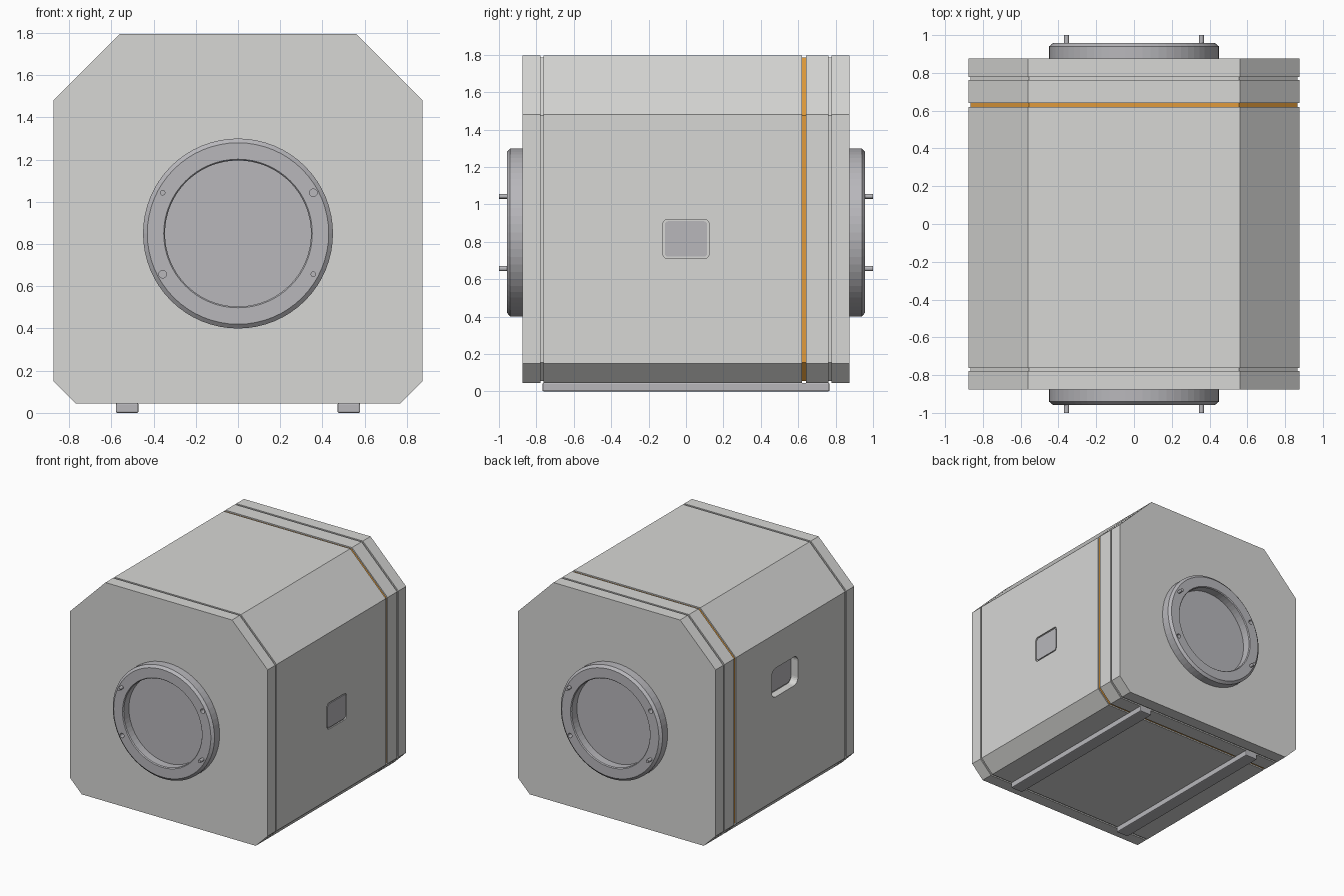
import bpy, bmesh, math
from mathutils import Matrix, Vector

cube = bpy.data.objects.get("Cube")
if cube:
    bpy.data.objects.remove(cube, do_unlink=True)


def material(name, rgb):
    m = bpy.data.materials.new(name)
    m.use_nodes = True
    m.diffuse_color = (*rgb, 1)
    m.node_tree.nodes["Principled BSDF"].inputs["Base Color"].default_value = (*rgb, 1)
    return m


SHELL = material("warm light grey", (0.68, 0.68, 0.665))
METAL = material("cool metal grey", (0.48, 0.475, 0.50))
ORANGE = material("orange", (0.75, 0.33, 0.045))


def finish(name, bm, *mats):
    bmesh.ops.recalc_face_normals(bm, faces=bm.faces)
    mesh = bpy.data.meshes.new(name)
    bm.to_mesh(mesh)
    bm.free()
    for m in mats:
        mesh.materials.append(m)
    ob = bpy.data.objects.new(name, mesh)
    bpy.context.collection.objects.link(ob)
    return ob


def cut(target, cutter):
    mod = target.modifiers.new("cut", 'BOOLEAN')
    mod.operation, mod.solver, mod.object = 'DIFFERENCE', 'EXACT', cutter
    bpy.context.view_layer.objects.active = target
    bpy.ops.object.modifier_apply(modifier=mod.name)
    bpy.data.objects.remove(cutter, do_unlink=True)


def rounded_block(name, x0, x1, z, half_y, half_z, radius, mat):
    """Rounded rectangle in the side plane, extruded from x0 to x1."""
    bm = bmesh.new()
    ring = []
    for q, (sy, sz) in enumerate([(1, 1), (-1, 1), (-1, -1), (1, -1)]):
        for i in range(7):
            a = math.pi / 2 * (q + i / 6)
            ring.append(bm.verts.new((x0, sy * (half_y - radius) + radius * math.cos(a),
                                      z + sz * (half_z - radius) + radius * math.sin(a))))
    face = bm.faces.new(ring)
    ext = bmesh.ops.extrude_face_region(bm, geom=[face])["geom"]
    moved = [v for v in ext if isinstance(v, bmesh.types.BMVert)]
    bmesh.ops.translate(bm, verts=moved, vec=(x1 - x0, 0, 0))
    return finish(name, bm, mat)


def rod(name, x, z, radius, y0, y1, mat):
    bm = bmesh.new()
    place = Matrix.Translation((x, (y0 + y1) / 2, z)) @ Matrix.Rotation(math.pi / 2, 4, 'X')
    bmesh.ops.create_cone(bm, cap_ends=True, segments=20, radius1=radius, radius2=radius,
                          depth=abs(y1 - y0), matrix=place)
    return finish(name, bm, mat)


# Housing: chamfered section lofted along y, dipping inward at each groove
SIDE, BOTTOM, TOP = 0.875, 0.045, 1.795


def section(inset):
    k = inset * math.tan(math.pi / 8)
    half = [(0.77 - k, BOTTOM + inset), (SIDE - inset, 0.15 + k),
            (SIDE - inset, 1.48 - k), (0.56 - k, TOP - inset)]
    return half + [(-x, z) for x, z in reversed(half)]


GROOVES = [(-0.77, 0.008), (0.63, 0.011), (0.77, 0.008)]
DEPTH = 0.01
stations = [(-SIDE, 0)]
for y, w in GROOVES:
    stations += [(y - w, 0), (y - w, DEPTH), (y + w, DEPTH), (y + w, 0)]
stations.append((SIDE, 0))

bm = bmesh.new()
rings = [[bm.verts.new((x, y, z)) for x, z in section(d)] for y, d in stations]
for (ya, da), (yb, db), a, b in zip(stations, stations[1:], rings, rings[1:]):
    for i in range(len(a)):
        j = (i + 1) % len(a)
        f = bm.faces.new((a[i], a[j], b[j], b[i]))
        # floor of the middle groove is the coloured seam
        f.material_index = int(da == db == DEPTH and abs((ya + yb) / 2 - 0.63) < 0.01)
bm.faces.new(rings[0])
bm.faces.new(rings[-1])
housing = finish("housing", bm, SHELL, ORANGE)

# Side window and deeper handle pocket on the opposite side
cut(housing, rounded_block("window_cutter", 0.865, 0.95, 0.815, 0.123, 0.105, 0.025, SHELL))
rounded_block("side_window", 0.863, 0.873, 0.815, 0.113, 0.095, 0.018, METAL)
cut(housing, rounded_block("pocket_cutter", -0.815, -0.95, 1.09, 0.165, 0.115, 0.05, SHELL))
rounded_block("pocket_plate", -0.813, -0.821, 1.09, 0.155, 0.105, 0.045, METAL)

# End flanges with recessed centre, two pins and two holes each
AXIS_Z = 0.85
PIN_X, PIN_Z = 0.357, 0.193
PROFILE = [(0, 0.87), (0.45, 0.87), (0.45, 0.94), (0.43, 0.957),
           (0.352, 0.957), (0.346, 0.95), (0.346, 0.885), (0, 0.885)]
for name, s in (("front", -1), ("back", 1)):
    bm = bmesh.new()
    pts = [bm.verts.new((r, s * y, AXIS_Z)) for r, y in PROFILE]
    edges = [bm.edges.new(p) for p in zip(pts, pts[1:])]
    bmesh.ops.spin(bm, geom=pts + edges, cent=(0, 0, AXIS_Z), axis=(0, 1, 0),
                   angle=math.tau, steps=64, use_duplicate=False)
    bmesh.ops.remove_doubles(bm, verts=bm.verts, dist=0.0005)
    flange = finish(name + "_flange", bm, METAL)
    for t, level in ((1, "upper"), (-1, "lower")):
        cut(flange, rod("hole_cutter", -s * t * PIN_X, AXIS_Z + t * PIN_Z, 0.018,
                        s * 0.915, s * 1.0, METAL))
        rod(f"{name}_{level}_pin", s * t * PIN_X, AXIS_Z + t * PIN_Z, 0.013,
            s * 0.93, s * 1.0, METAL)

# Base rails
for name, s in (("left", 1), ("right", -1)):
    bm = bmesh.new()
    bmesh.ops.create_cube(bm, size=1)
    bmesh.ops.scale(bm, verts=bm.verts, vec=(0.108, 1.535, 0.046))
    bmesh.ops.translate(bm, verts=bm.verts, vec=(s * 0.525, 0, 0.023))
    bmesh.ops.bevel(bm, geom=bm.edges[:], offset=0.007, segments=2, affect='EDGES', profile=0.5)
    finish(name + "_base_rail", bm, METAL)
